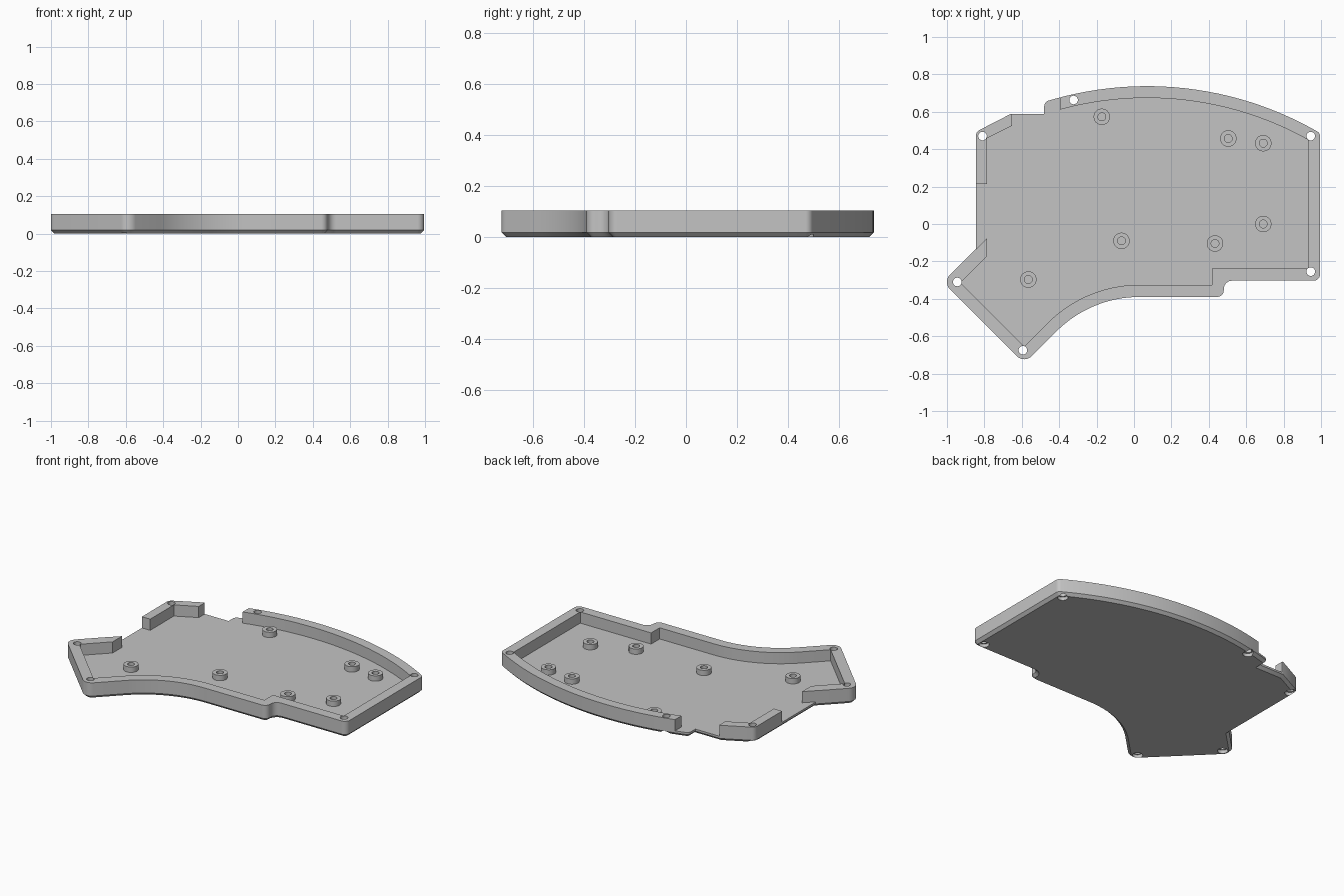
import bpy, bmesh, math
from mathutils import Vector

if "Cube" in bpy.data.objects:
    bpy.data.objects.remove(bpy.data.objects["Cube"], do_unlink=True)

HEIGHT, FLOOR, CHAMFER = 0.104, 0.031, 0.018
BOSS_TOP = 0.066

grey = bpy.data.materials.new("light_grey_plastic")
grey.use_nodes = True
grey.diffuse_color = (0.55, 0.55, 0.55, 1)
grey.node_tree.nodes["Principled BSDF"].inputs["Base Color"].default_value = grey.diffuse_color


def arc(cx, cy, r, start, end, steps):
    """Points along a circular arc, angles in degrees."""
    angles = [math.radians(start + (end - start) * i / steps) for i in range(steps + 1)]
    return [(cx + r * math.cos(a), cy + r * math.sin(a)) for a in angles]


def rounded(corners, steps=8):
    """Replace every (x, y, radius) corner with a fillet; result is anticlockwise."""
    out, n = [], len(corners)
    for i, c in enumerate(corners):
        p = Vector(c[:2])
        if len(c) < 3:
            out.append(p)
            continue
        a = (Vector(corners[i - 1][:2]) - p).normalized()
        b = (Vector(corners[(i + 1) % n][:2]) - p).normalized()
        half = a.angle(b) / 2
        centre = p + (a + b).normalized() * (c[2] / math.sin(half))
        t = c[2] / math.tan(half)
        u, v = p + a * t - centre, p + b * t - centre
        sweep = math.pi - 2 * half
        for k in range(steps + 1):
            f = k / steps
            out.append(centre + (u * math.sin((1 - f) * sweep) + v * math.sin(f * sweep)) / math.sin(sweep))
    area = sum(out[i - 1].x * q.y - out[i - 1].y * q.x for i, q in enumerate(out))
    return out if area > 0 else out[::-1]


def inset(points, d):
    """Mitred inward offset of an anticlockwise outline."""
    out = []
    for i, p in enumerate(points):
        e1 = (p - points[i - 1]).normalized()
        e2 = (points[(i + 1) % len(points)] - p).normalized()
        n1, n2 = Vector((-e1.y, e1.x)), Vector((-e2.y, e2.x))
        out.append(p + (n1 + n2) * d / (1 + n1.dot(n2)))
    return out


def loft(name, layers):
    """Closed solid through a stack of (outline, z) layers."""
    bm = bmesh.new()
    rings = [[bm.verts.new((p[0], p[1], z)) for p in pts] for pts, z in layers]
    bm.faces.new(rings[0][::-1])
    bm.faces.new(rings[-1])
    for lo, hi in zip(rings, rings[1:]):
        for i in range(len(lo)):
            bm.faces.new((lo[i - 1], lo[i], hi[i], hi[i - 1]))
    mesh = bpy.data.meshes.new(name)
    bm.to_mesh(mesh)
    bm.free()
    mesh.materials.append(grey)
    ob = bpy.data.objects.new(name, mesh)
    bpy.context.collection.objects.link(ob)
    return ob


def circle(x, y, r):
    return arc(x, y, r, 0, 345, 23)


def activate(ob):
    bpy.ops.object.select_all(action="DESELECT")
    ob.select_set(True)
    bpy.context.view_layer.objects.active = ob


def cut(ob, cutter):
    cutter.hide_render = True
    mod = ob.modifiers.new("cut", "BOOLEAN")
    mod.operation, mod.solver, mod.object = "DIFFERENCE", "EXACT", cutter
    activate(ob)
    bpy.ops.object.modifier_apply(modifier=mod.name)
    bpy.data.objects.remove(cutter, do_unlink=True)


# Outer outline: bowed back edge, stepped front edge and angled thumb area
back = arc(0.07, -1.093, 1.83, 105.5, 61.5, 24)
thumb = arc(0.03, -1.019, 0.629, 90, 135, 16)
outline = rounded(
    [(-0.48, 0.588), (-0.48, 0.653, 0.03)] + back
    + [(0.995, 0.486, 0.03), (0.995, -0.303, 0.035), (0.48, -0.303, 0.045), (0.48, -0.39, 0.035)]
    + thumb
    + [(-0.587, -0.746, 0.055), (-1.023, -0.31, 0.055), (-0.845, -0.132),
       (-0.845, 0.493, 0.035), (-0.66, 0.588)])
case = loft("case_body", [(inset(outline, CHAMFER), 0), (outline, CHAMFER), (outline, HEIGHT)])

# Inner cavity, running out through the two gaps in the wall
inner = rounded(
    [(-0.395, 0.9), (-0.395, 0.611)] + arc(0.07, -1.093, 1.767, 105, 60.9, 24)
    + [(0.93, -0.237), (0.418, -0.237), (0.418, -0.325)]
    + arc(0.03, -1.019, 0.694, 90, 135, 16)
    + [(-0.587, -0.654), (-0.927, -0.314), (-0.785, -0.172), (-0.785, -0.075),
       (-0.845, -0.134), (-1.0, -0.12), (-1.0, 0.215), (-0.785, 0.215),
       (-0.785, 0.459), (-0.652, 0.526), (-0.652, 0.9)])
cut(case, loft("cavity_cutter", [(inner, FLOOR), (inner, 0.2)]))

# Counterbored screw holes through the wall corners
for x, y in [(-0.81, 0.47), (-0.323, 0.663), (0.945, 0.47), (0.945, -0.255),
             (-0.594, -0.675), (-0.945, -0.31)]:
    wide, narrow = circle(x, y, 0.031), circle(x, y, 0.023)
    cut(case, loft("screw_cutter", [(wide, -0.05), (wide, 0.022), (narrow, 0.0225), (narrow, 0.2)]))

# Hollow standoffs on the floor
parts = [case]
for i, (x, y) in enumerate([(-0.172, 0.573), (0.504, 0.457), (0.691, 0.432), (0.691, 0.0),
                            (0.433, -0.104), (-0.067, -0.09), (-0.565, -0.297)]):
    boss = loft(f"standoff_{i + 1}", [(circle(x, y, 0.044), FLOOR - 0.005), (circle(x, y, 0.044), BOSS_TOP)])
    cut(boss, loft("bore_cutter", [(circle(x, y, 0.021), FLOOR), (circle(x, y, 0.021), 0.2)]))
    parts.append(boss)

for ob in parts:
    activate(ob)
    bpy.ops.object.shade_smooth_by_angle(angle=math.radians(30))
